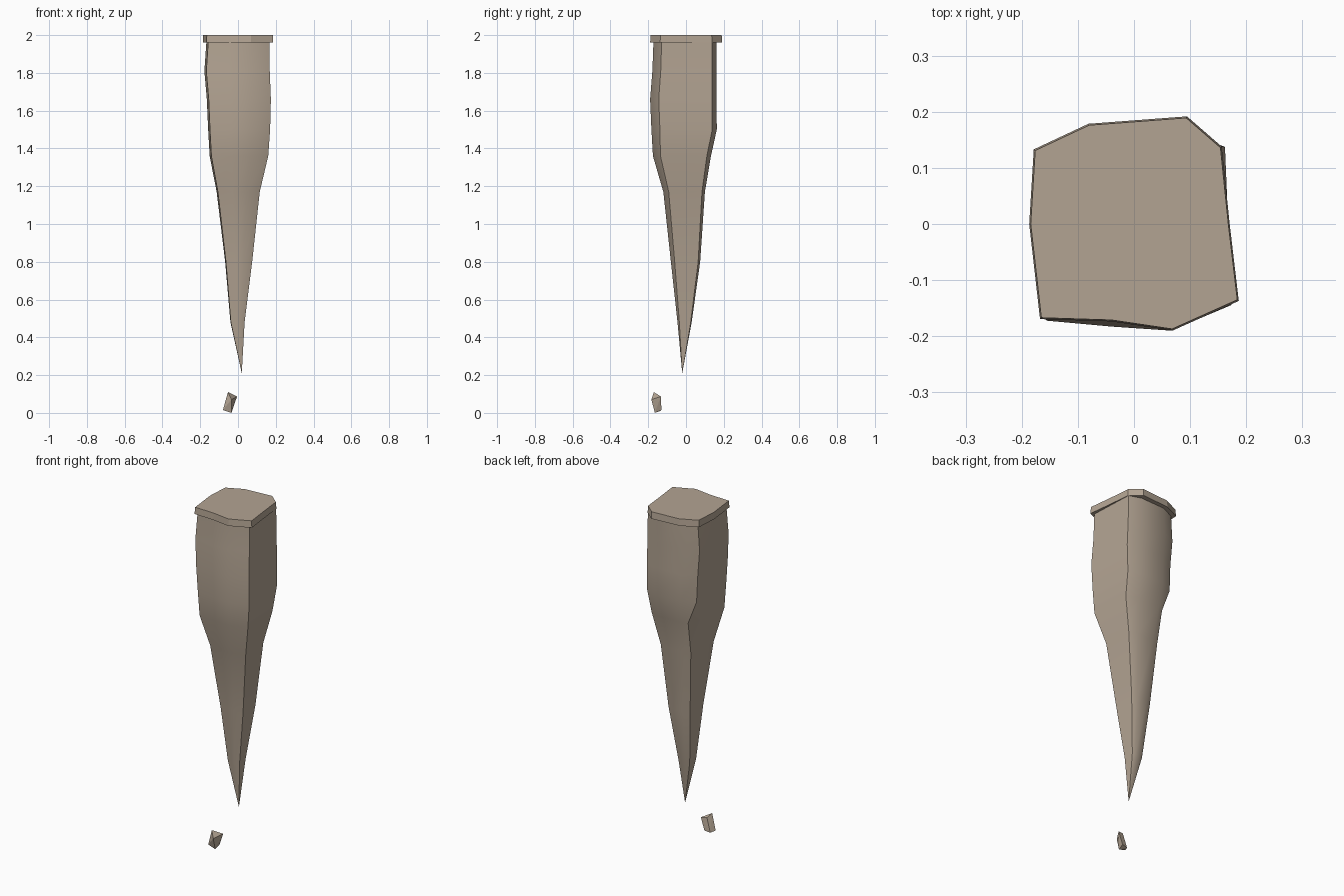
import bpy, bmesh, math
from mathutils import Vector

cube = bpy.data.objects.get("Cube")
if cube:
    bpy.data.objects.remove(cube, do_unlink=True)

stone = bpy.data.materials.new("tan_stone")
stone.use_nodes = True
stone.diffuse_color = (0.45, 0.37, 0.29, 1)
stone.node_tree.nodes["Principled BSDF"].inputs["Base Color"].default_value = (0.45, 0.37, 0.29, 1)


def finish(name, bm, smooth_angle=None):
    """Turn a bmesh into a named stone object."""
    bmesh.ops.recalc_face_normals(bm, faces=bm.faces)
    mesh = bpy.data.meshes.new(name)
    bm.to_mesh(mesh)
    bm.free()
    mesh.materials.append(stone)
    obj = bpy.data.objects.new(name, mesh)
    bpy.context.collection.objects.link(obj)
    if smooth_angle:
        bpy.ops.object.select_all(action='DESELECT')
        obj.select_set(True)
        bpy.context.view_layer.objects.active = obj
        bpy.ops.object.shade_smooth_by_angle(angle=math.radians(smooth_angle))
    return obj


def bridge(bm, low, high):
    """Join two rings of equal size with quads."""
    n = len(low)
    for i in range(n):
        j = (i + 1) % n
        bm.faces.new((low[i], low[j], high[j], high[i]))


# Spike: one faceted cross-section fitted to a box at each height
corners = {
    "front_left": (-.94, -.9), "front_mid": (-.25, -.96), "front": (.36, -1),
    "right": (1, -.74), "back_right": (.93, .86), "back": (.5, 1),
    "back_left": (-.45, .96), "left": (-.95, .72), "left_mid": (-1, 0),
}
# height, x range, y range
levels = [
    (.48, -.04, .035, -.045, .03),
    (.8, -.068, .075, -.08, .075),
    (1.17, -.113, .115, -.12, .1),
    (1.36, -.15, .16, -.175, .132),
    (1.5, -.158, .17, -.183, .163),
    (1.66, -.165, .174, -.19, .162),
    (1.81, -.178, .168, -.178, .162),
    (1.97, -.167, .166, -.172, .162),
]
# Chipped notch on the back left edge
chips = {(1.36, "left"): (-.65, .9), (1.17, "left"): (-.8, .85)}

bm = bmesh.new()
rings = []
for z, x0, x1, y0, y1 in levels:
    ring = []
    for name, point in corners.items():
        u, v = chips.get((z, name), point)
        ring.append(bm.verts.new((x0 + (x1 - x0) * (u + 1) / 2,
                                  y0 + (y1 - y0) * (v + 1) / 2, z)))
    rings.append(ring)
for low, high in zip(rings, rings[1:]):
    bridge(bm, low, high)
tip = bm.verts.new((.02, -.02, .21))
for a, b in zip(rings[0], rings[0][1:] + rings[0][:1]):
    bm.faces.new((tip, b, a))
bm.faces.new(rings[-1])
finish("spike", bm, 30)

# Cap slab on top
outline = [(-.165, -.167), (-.04, -.171), (.068, -.187), (.184, -.135), (.168, 0),
           (.154, .136), (.093, .189), (-.08, .176), (-.176, .131), (-.184, 0)]
bm = bmesh.new()
low = [bm.verts.new((x * 1.015, y * 1.015, 1.96)) for x, y in outline]
high = [bm.verts.new((x, y, 2)) for x, y in outline]
bridge(bm, low, high)
bm.faces.new(high)
bm.faces.new(low)
finish("cap_slab", bm)

# Loose chip below the tip
bm = bmesh.new()
for point in [(-.053, -.17, .11), (-.005, -.133, .087), (-.035, -.183, .07),
              (-.08, -.165, .015), (-.065, -.135, .01), (-.03, -.13, .015),
              (-.035, -.165, 0), (-.04, -.14, .09)]:
    bm.verts.new(Vector(point))
bmesh.ops.convex_hull(bm, input=bm.verts)
finish("loose_chip", bm)
